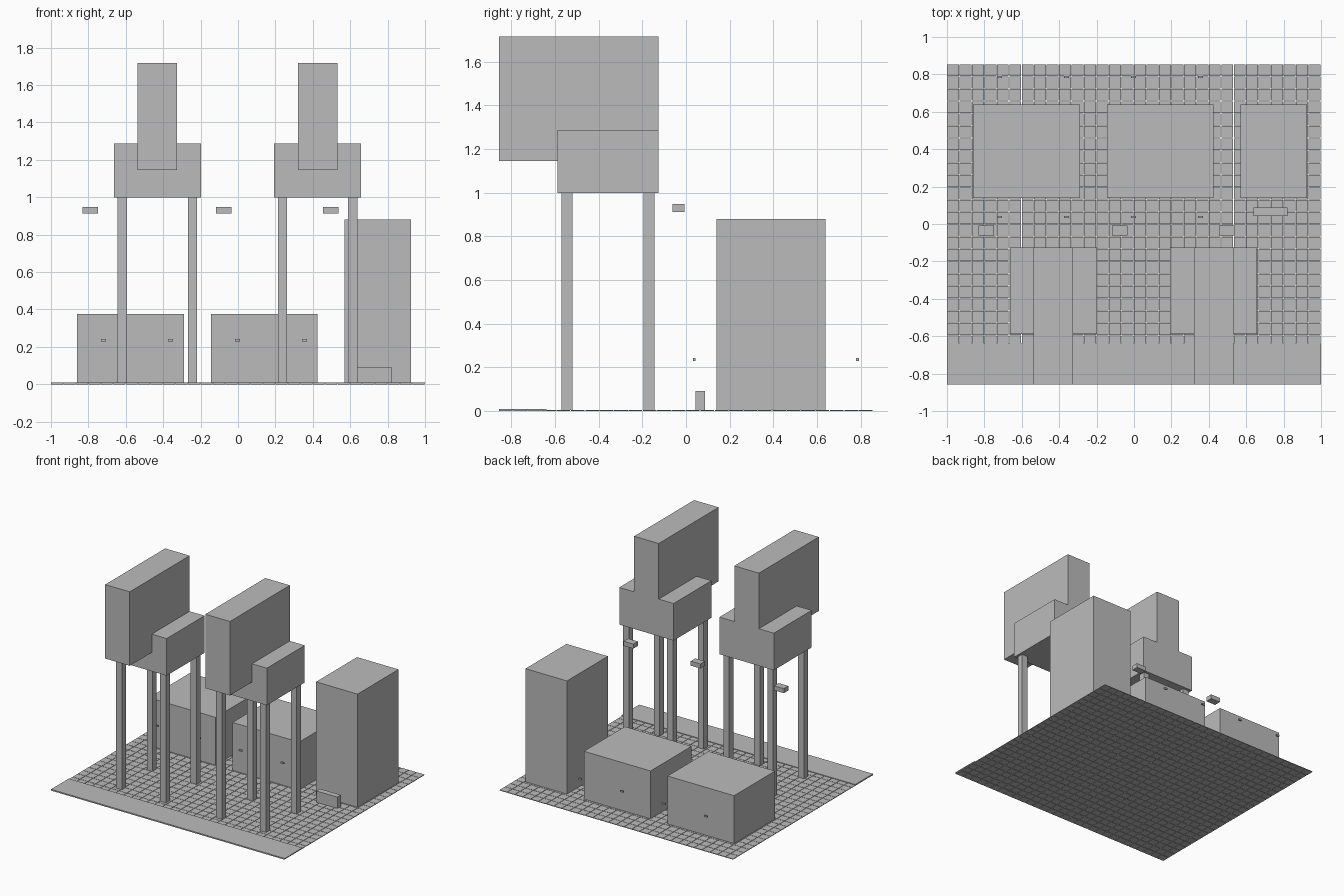
import bpy

cube = bpy.data.objects.get("Cube")
if cube:
    bpy.data.objects.remove(cube, do_unlink=True)

# One plain grey for everything
grey = bpy.data.materials.new("plain_grey")
grey.use_nodes = True
COLOUR = (0.5, 0.5, 0.5, 1)
grey.diffuse_color = COLOUR
bsdf = next(n for n in grey.node_tree.nodes if n.type == 'BSDF_PRINCIPLED')
bsdf.inputs["Base Color"].default_value = COLOUR


def box(name, x, y, z):
    """Box spanning the (low, high) ranges on each axis."""
    bpy.ops.mesh.primitive_cube_add(size=1)
    ob = bpy.context.object
    ob.name = name
    spans = (x, y, z)
    for v in ob.data.vertices:
        v.co = [lo if c < 0 else hi for c, (lo, hi) in zip(v.co, spans)]
    ob.data.materials.append(grey)
    return ob


def around(centre, size):
    return (centre - size / 2, centre + size / 2)


# Tiled floor: one tile repeated with thin open joints
HALF_X, HALF_Y, FLOOR, JOINT = 1.0, 0.857, 0.005, 0.003
COLS, ROWS = 30, 26
step_x, step_y = 2 * HALF_X / COLS, 2 * HALF_Y / ROWS
tiles = box("floor_tiles",
            (-HALF_X, -HALF_X + step_x - JOINT),
            (-HALF_Y, -HALF_Y + step_y - JOINT), (0, FLOOR))
for label, count, offset in (("columns", COLS, (step_x, 0, 0)),
                             ("rows", ROWS, (0, step_y, 0))):
    mod = tiles.modifiers.new(label, 'ARRAY')
    mod.count = count
    mod.use_relative_offset = False
    mod.use_constant_offset = True
    mod.constant_offset_displace = offset

# Raised strip along the front edge
box("front_strip", (-HALF_X, HALF_X), (-HALF_Y, -0.64), (FLOOR, 0.01))

# Row of large blocks at the back
DEPTH = (0.14, 0.64)
box("low_block_right", (-0.86, -0.29), DEPTH, (FLOOR, 0.375))
box("low_block_middle", (-0.145, 0.425), DEPTH, (FLOOR, 0.375))
box("tall_block_left", (0.57, 0.925), DEPTH, (FLOOR, 0.88))

# Two towers: four posts, a wide base and an upright overhanging the front
for side, cx in (("right", -0.431), ("left", 0.426)):
    box(f"tower_base_{side}", around(cx, 0.465), (-0.588, -0.125), (1.0, 1.287))
    box(f"tower_upright_{side}", around(cx, 0.21), (-HALF_Y, -0.125), (1.145, 1.717))
    for end, py in (("front", -0.545), ("back", -0.17)):
        for sx, hand in ((-1, "right"), (1, "left")):
            box(f"tower_{side}_post_{end}_{hand}",
                around(cx + sx * 0.188, 0.05), around(py, 0.05), (FLOOR, 1.0))

# Small free blocks at post height
for i, cx in enumerate((-0.79, -0.077, 0.497)):
    box(f"hanging_block_{i + 1}", around(cx, 0.083), (-0.062, -0.007), (0.913, 0.948))

# Low step in front of the tall block
box("low_step", (0.64, 0.82), (0.043, 0.088), (FLOOR, 0.092))

# Tiny pegs in front of and behind the low blocks
for end, py in (("front", 0.037), ("back", 0.786)):
    for i, cx in enumerate((-0.72, -0.36, -0.003, 0.355)):
        box(f"peg_{end}_{i + 1}", around(cx, 0.027), around(py, 0.012), around(0.236, 0.012))
